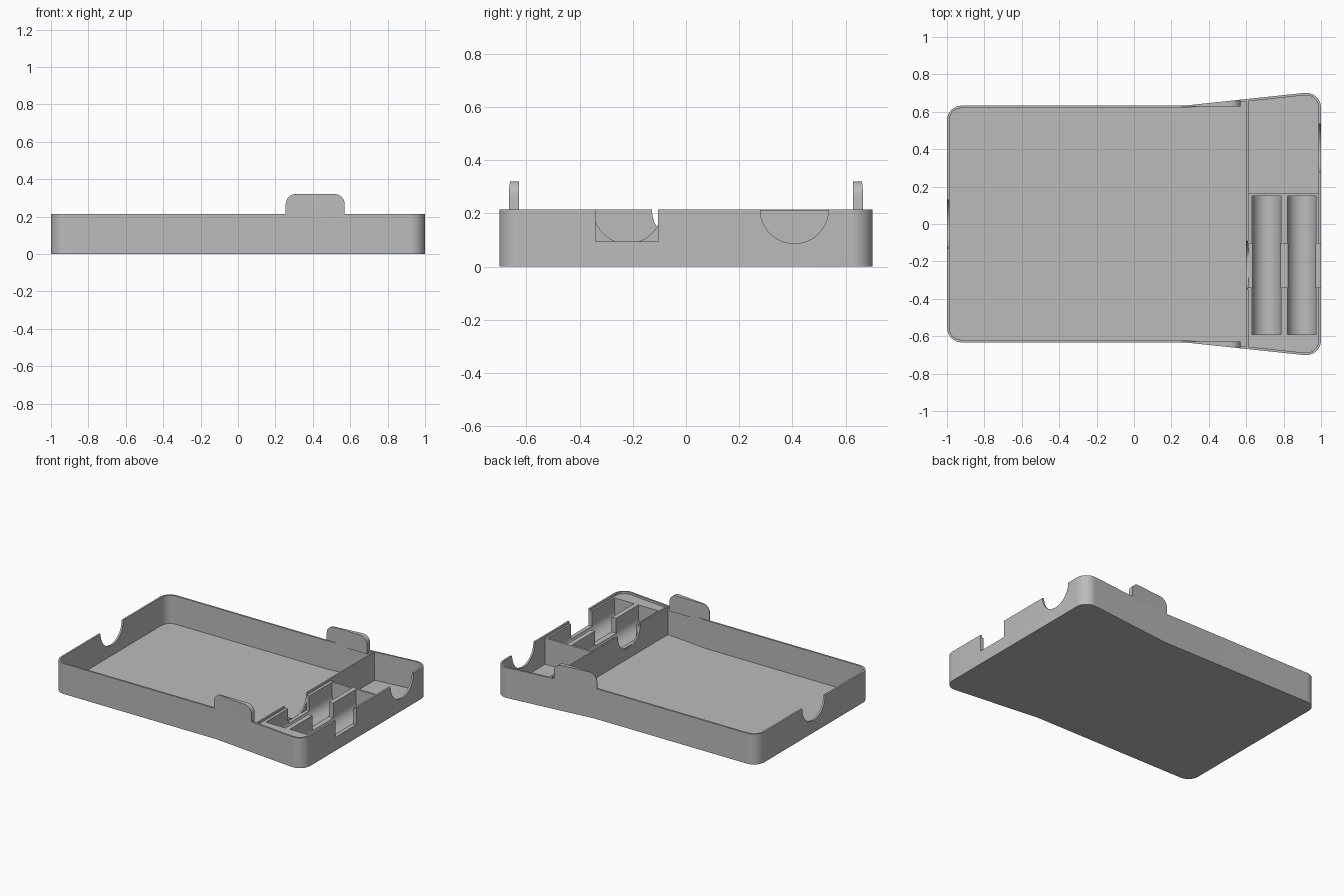
import bpy, bmesh, math
from mathutils import Vector

if "Cube" in bpy.data.objects:
    bpy.data.objects.remove(bpy.data.objects["Cube"])

H = 0.215       # rim height
T = 0.013       # wall thickness
FLOOR = 0.015

grey = bpy.data.materials.new("plain_grey")
grey.diffuse_color = (0.5, 0.5, 0.5, 1)
grey.use_nodes = True
grey.node_tree.nodes["Principled BSDF"].inputs["Base Color"].default_value = grey.diffuse_color


def rounded(points, steps=8):
    """Corner list (x, y, radius) -> polygon with filleted corners."""
    out = []
    n = len(points)
    for i, (x, y, r) in enumerate(points):
        p = Vector((x, y))
        if r <= 0:
            out.append(p)
            continue
        a = (Vector(points[i - 1][:2]) - p).normalized()
        b = (Vector(points[(i + 1) % n][:2]) - p).normalized()
        half = a.angle(b) / 2
        centre = p + (a + b).normalized() * r / math.sin(half)
        d = r / math.tan(half)
        v0, v1 = p + a * d - centre, p + b * d - centre
        sweep = v0.angle(v1)
        for k in range(steps + 1):
            t = k / steps
            out.append(centre + (v0 * math.sin((1 - t) * sweep)
                                 + v1 * math.sin(t * sweep)) / math.sin(sweep))
    return out


def prism(name, poly, lo, hi, axis="z"):
    """Extrude a 2D polygon along an axis: z uses (x,y), y uses (x,z), x uses (y,z)."""
    place = {"z": lambda p, d: (p[0], p[1], d),
             "y": lambda p, d: (p[0], d, p[1]),
             "x": lambda p, d: (d, p[0], p[1])}[axis]
    bm = bmesh.new()
    rings = [[bm.verts.new(place(p, d)) for p in poly] for d in (lo, hi)]
    n = len(poly)
    bm.faces.new(rings[0])
    bm.faces.new(rings[1])
    for i in range(n):
        j = (i + 1) % n
        bm.faces.new((rings[0][i], rings[0][j], rings[1][j], rings[1][i]))
    bmesh.ops.recalc_face_normals(bm, faces=bm.faces)
    mesh = bpy.data.meshes.new(name)
    bm.to_mesh(mesh)
    bm.free()
    mesh.materials.append(grey)
    ob = bpy.data.objects.new(name, mesh)
    bpy.context.collection.objects.link(ob)
    return ob


def rect(a0, a1, b0, b1):
    return [(a0, b0), (a1, b0), (a1, b1), (a0, b1)]


def circle(a, b, r, n=48):
    return [(a + r * math.cos(2 * math.pi * i / n),
             b + r * math.sin(2 * math.pi * i / n)) for i in range(n)]


def boolean(ob, cutter, op="DIFFERENCE"):
    """Apply a boolean and discard the cutter."""
    mod = ob.modifiers.new("cut", "BOOLEAN")
    mod.operation, mod.object, mod.solver = op, cutter, "EXACT"
    bpy.context.view_layer.objects.active = ob
    bpy.ops.object.modifier_apply(modifier=mod.name)
    bpy.data.objects.remove(cutter)


def outline(t):
    """Flared tray outline, inset by t."""
    k, kink, x1, y = 0.106, 0.27, 1 - t, 0.633 - t
    yc = y + k * (x1 - kink)
    r = 0.08 - t
    return rounded([(-1 + t, -y, r), (kink, -y, 0), (x1, -yc, r),
                    (x1, yc, r), (kink, y, 0), (-1 + t, y, r)])


# Outer shell with finger notches in the end walls and the battery window
shell = prism("tray_shell", outline(0), 0, H)
boolean(shell, prism("pocket", outline(T), FLOOR, 1))
boolean(shell, prism("left_notch", circle(0, H, 0.128), -1.1, -0.9, "x"))
boolean(shell, prism("right_notch", circle(0.407, H, 0.128), 0.95, 1.1, "x"))
boolean(shell, prism("window", rect(-0.34, -0.105, 0.095, 0.4), 0.95, 1.1, "x"))

# Divider between the main tray and the end compartments
divider = prism("divider", rect(-0.664, 0.664, 0.01, H - 0.001), 0.6, 0.611, "x")
boolean(divider, prism("divider_notch", circle(-0.22, H, 0.128), 0.5, 0.7, "x"))

# Battery cradle: a block with two round-bottomed troughs and a cross cut
cradle = prism("battery_cradle", outline(T - 0.004), 0.008, 0.2)
boolean(cradle, prism("cradle_area", rect(0.608, 1.1, -0.8, 0.165), -1, 1), "INTERSECT")
for x in (0.7085, 0.897):
    r, z = 0.077, 0.115
    trough = [(x - r, 0.4)] + [(x - r * math.cos(a), z - r * math.sin(a))
              for a in (math.pi * i / 24 for i in range(25))] + [(x + r, 0.4)]
    boolean(cradle, prism("trough", trough, -0.59, 0.15, "y"))
boolean(cradle, prism("cross_cut", rect(-0.34, -0.105, 0.095, 0.4), 0.5, 1.1, "x"))

# Raised side tabs, trimmed flush with the flared outer wall
tabs = []
tab_profile = rounded([(0.255, 0.2, 0), (0.57, 0.2, 0), (0.57, 0.321, 0.055), (0.255, 0.321, 0.055)])
for side, s in (("front", -1), ("back", 1)):
    tab = prism(side + "_tab", tab_profile, s * 0.628, s * 0.72, "y")
    boolean(tab, prism("trim", outline(0), -1, 1), "INTERSECT")
    tabs.append(tab)

bpy.ops.object.select_all(action="DESELECT")
for ob in [shell, divider, cradle] + tabs:
    ob.select_set(True)
bpy.context.view_layer.objects.active = shell
bpy.ops.object.shade_smooth_by_angle(angle=math.radians(30))
